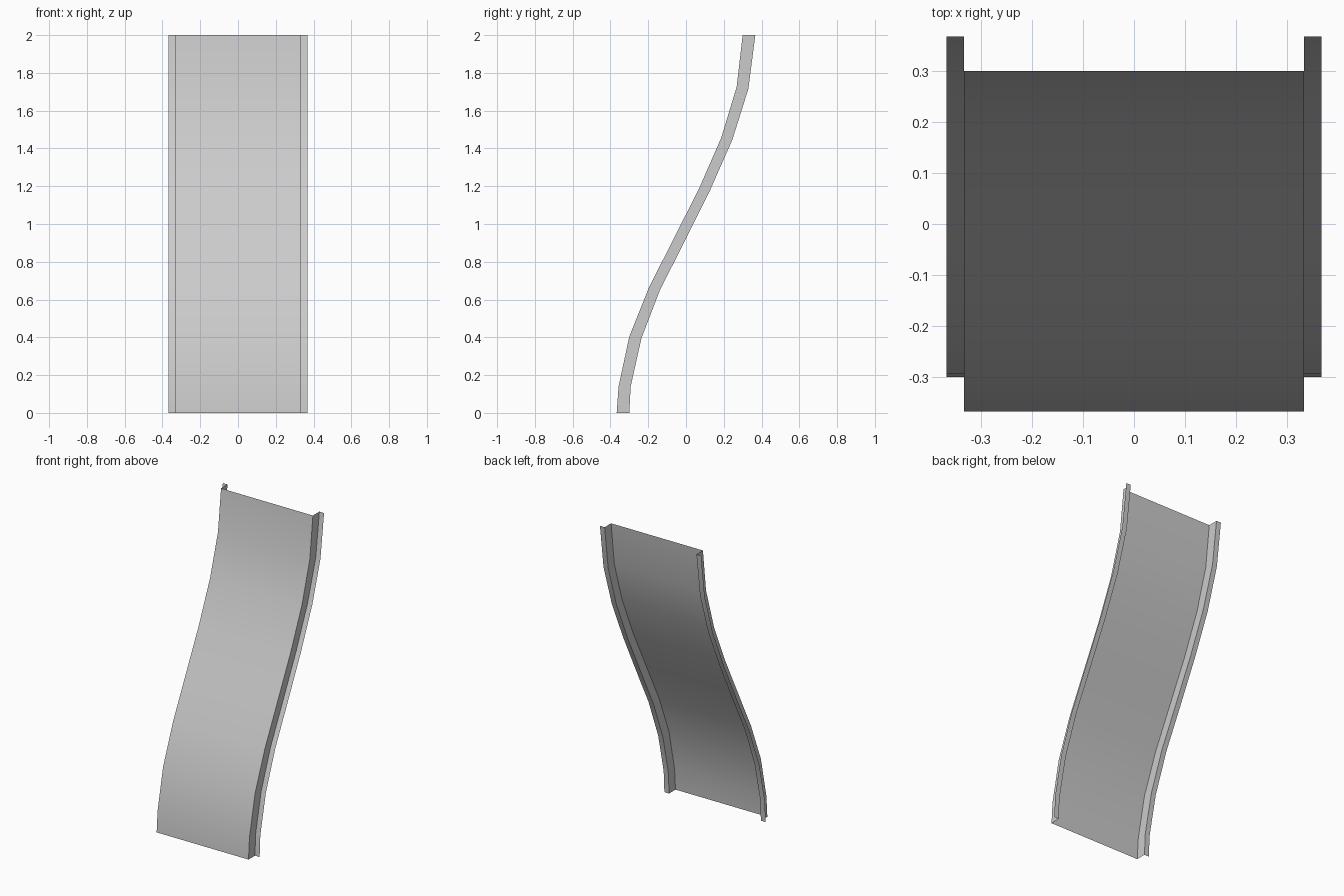
import bpy
import bmesh
import math

cube = bpy.data.objects.get("Cube")
if cube:
    bpy.data.objects.remove(cube, do_unlink=True)

# Plain light grey sheet colour
grey = bpy.data.materials.new("light grey")
grey.use_nodes = True
colour = (0.6, 0.6, 0.6, 1)
grey.diffuse_color = colour
grey.node_tree.nodes["Principled BSDF"].inputs["Base Color"].default_value = colour

# S-curved side profiles (y, z): face of the panel, and the lips behind it
FRONT = [(-.367, 0), (-.357, .14), (-.30, .405), (-.198, .66), (-.064, .925),
         (.07, 1.19), (.186, 1.455), (.268, 1.725), (.30, 2)]
BACK = [(-.30, 0), (-.293, .14), (-.236, .395), (-.138, .65), (-.004, .915),
        (.128, 1.18), (.245, 1.445), (.33, 1.715), (.367, 2)]
INNER, OUTER = .333, .367


def strip(name, left, right):
    """Ruled sheet between two rails, each given as (x, profile)."""
    bm = bmesh.new()
    rails = [[bm.verts.new((x, y, z)) for y, z in profile]
             for x, profile in (left, right)]
    a, b = rails
    for i in range(len(a) - 1):
        bm.faces.new((a[i], b[i], b[i + 1], a[i + 1]))
    mesh = bpy.data.meshes.new(name)
    bm.to_mesh(mesh)
    bm.free()
    mesh.materials.append(grey)
    obj = bpy.data.objects.new(name, mesh)
    bpy.context.collection.objects.link(obj)
    bpy.ops.object.select_all(action='DESELECT')
    obj.select_set(True)
    bpy.context.view_layer.objects.active = obj
    bpy.ops.object.shade_smooth_by_angle(angle=math.radians(30))
    return obj


# Main curved panel
strip("panel", (-INNER, FRONT), (INNER, FRONT))

# Side flanges turned back, and lips turned outward
strip("left_flange", (INNER, FRONT), (INNER, BACK))
strip("right_flange", (-INNER, BACK), (-INNER, FRONT))
strip("left_lip", (INNER, BACK), (OUTER, BACK))
strip("right_lip", (-OUTER, BACK), (-INNER, BACK))
